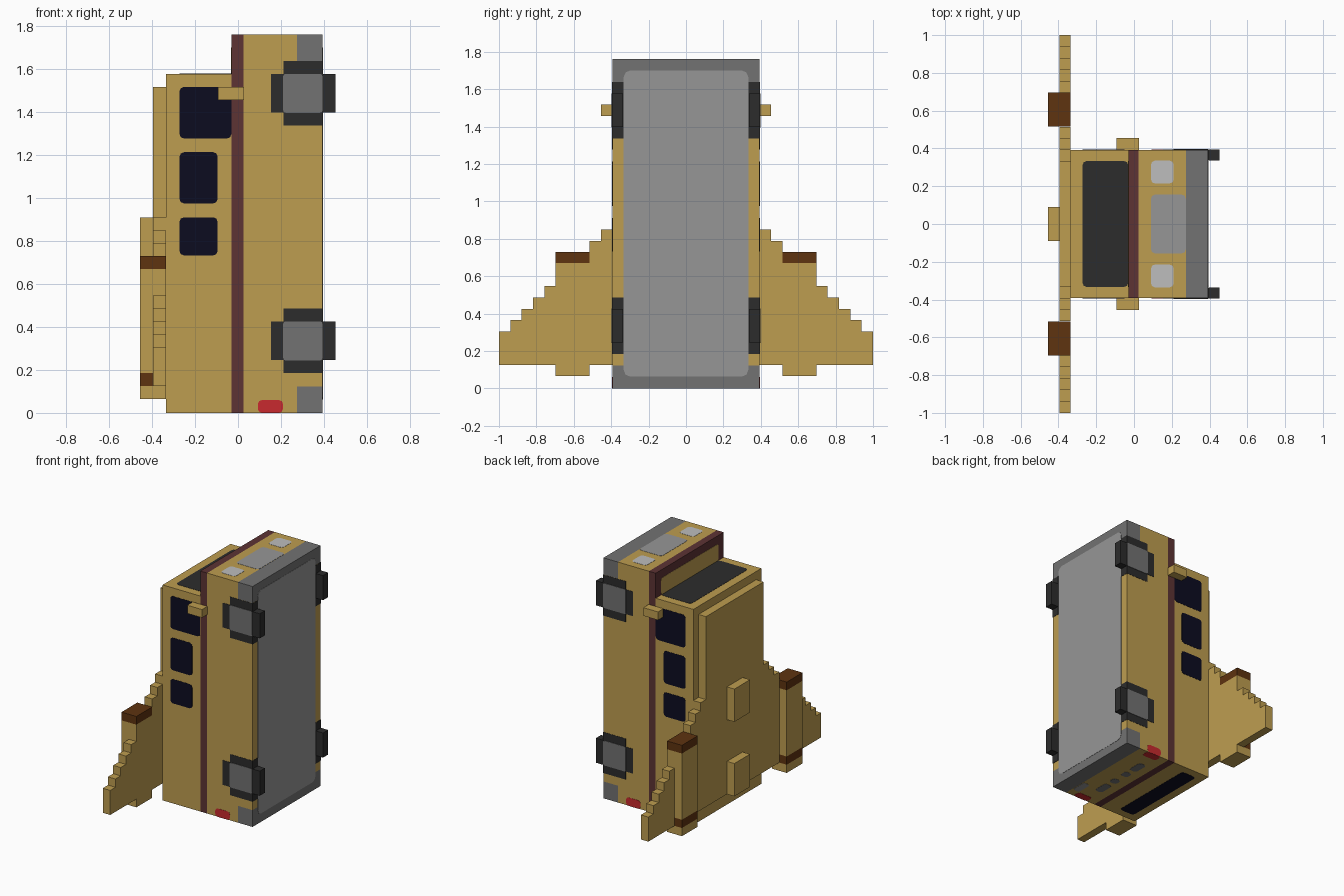
import bpy, bmesh
from mathutils import Vector

cube = bpy.data.objects.get("Cube")
if cube:
    bpy.data.objects.remove(cube, do_unlink=True)


def material(name, r, g, b):
    """Flat material from display colour, converted to linear."""
    def linear(c):
        c /= 255
        return c / 12.92 if c <= 0.04045 else ((c + 0.055) / 1.055) ** 2.4
    colour = (linear(r), linear(g), linear(b), 1)
    mat = bpy.data.materials.new(name)
    mat.use_nodes = True
    mat.diffuse_color = colour
    mat.node_tree.nodes["Principled BSDF"].inputs["Base Color"].default_value = colour
    return mat


TAN = material("tan", 190, 157, 80)
MAROON = material("maroon", 93, 51, 52)
NAVY = material("navy_glass", 12, 12, 32)
BLACK = material("dark_rubber", 44, 44, 44)
GREY = material("mid_grey", 114, 114, 114)
SILVER = material("silver", 150, 150, 150)
LAMP = material("pale_lamp", 190, 190, 190)
RED = material("red", 200, 42, 46)
BROWN = material("brown", 94, 51, 16)


def box(name, mat, x, y, z, axis=None, radius=0.0):
    """Box from ranges; edges along the given axis can be rounded."""
    lo, hi = Vector((x[0], y[0], z[0])), Vector((x[1], y[1], z[1]))
    bm = bmesh.new()
    bmesh.ops.create_cube(bm, size=1)
    for v in bm.verts:
        v.co = Vector([(lo[i] + hi[i]) / 2 + v.co[i] * (hi[i] - lo[i]) for i in range(3)])
    if radius:
        edges = [e for e in bm.edges
                 if abs((e.verts[0].co - e.verts[1].co).normalized()[axis]) > 0.9]
        bmesh.ops.bevel(bm, geom=edges, offset=radius, segments=2, profile=0.5,
                        affect='EDGES')
    mesh = bpy.data.meshes.new(name)
    bm.to_mesh(mesh)
    bm.free()
    mesh.materials.append(mat)
    obj = bpy.data.objects.new(name, mesh)
    bpy.context.collection.objects.link(obj)
    return obj


def plate(name, mat, axis, level, a, b, radius=0.02):
    """Thin painted plate lying on a plane; a and b are its other two ranges."""
    ranges = [a, b]
    ranges.insert(axis, (level - 0.0015, level + 0.0015))
    return box(name, mat, *ranges, axis=axis, radius=radius)


def pair(name, mat, x, y, z):
    """Box mirrored to both sides."""
    box(name + "_back", mat, x, y, z)
    box(name + "_front", mat, x, (-y[1], -y[0]), z)


W, H = 0.393, 1.76
full = (-W, W)
inner = (-0.333, 0.333)

# Hull: belly, bumpers, stripe, cabin and roof
box("lower_hull", TAN, (0.025, 0.275), full, (0, H))
box("belly_skirt", TAN, (0.275, W), full, (0.123, 1.638))
box("tail_bumper", GREY, (0.275, W), full, (0, 0.123))
box("nose_bumper", GREY, (0.275, W), full, (1.638, H))
box("side_stripe", MAROON, (-0.03, 0.025), full, (0, H))
box("cabin", TAN, (-0.335, -0.03), full, (0, 1.577))
box("roof_panel", TAN, (-0.395, -0.335), inner, (0.125, 1.517))
plate("belly_panel", SILVER, 0, W, inner, (0.063, 1.70), 0.035)

# Nose and windscreen
plate("hood_panel", TAN, 0, -0.03, inner, (1.578, 1.70))
plate("windscreen", BLACK, 2, 1.577, (-0.272, -0.031), inner)
plate("grille", SILVER, 2, H, (0.09, 0.274), (-0.155, 0.155))
for s in (-1, 1):
    plate("headlight", LAMP, 2, H, (0.09, 0.21), sorted((s * 0.215, s * 0.335)))

# Tail: rear window, lights, vents and exhaust
plate("rear_window", NAVY, 2, 0, (-0.272, -0.152), inner)
plate("exhaust", SILVER, 2, 0, (0.215, 0.27), (-0.33, -0.21))
for s in (-1, 1):
    plate("tail_light_end", RED, 2, 0, (0.09, 0.21), sorted((s * 0.335, s * W)))
    plate("tail_vent_wide", GREY, 2, 0, (0.09, 0.15), sorted((s * 0.125, s * 0.24)))
    plate("tail_vent_small", GREY, 2, 0, (0.09, 0.15), sorted((s * 0.03, s * 0.09)))

# Side windows and side lights
for s in (-1, 1):
    side = s * W
    plate("rear_side_window", NAVY, 1, side, (-0.272, -0.095), (0.733, 0.91))
    plate("middle_side_window", NAVY, 1, side, (-0.272, -0.095), (0.975, 1.213))
    plate("front_side_window", NAVY, 1, side, (-0.272, -0.031), (1.277, 1.517))
    plate("tail_light_side", RED, 1, side, (0.092, 0.21), (0, 0.06))

# Mirrors
pair("mirror", TAN, (-0.092, 0.027), (W, 0.455), (1.457, 1.517))

# Blocky cross-shaped wheels with hubs
for z in (0.335, 1.487):
    pair("wheel_wide", BLACK, (0.153, 0.453), (0.336, 0.395), (z - 0.09, z + 0.09))
    pair("wheel_tall", BLACK, (0.212, 0.395), (0.335, 0.3945), (z - 0.15, z + 0.15))
    for s in (-1, 1):
        plate("hub", GREY, 1, s * 0.396, (0.21, 0.393), (z - 0.091, z + 0.091), 0.012)

# Stepped wings
STEP = 0.0606
wing_x = (-0.395, -0.335)
for i in range(3):
    y = 0.333 + i * STEP
    pair("wing_root_step", TAN, wing_x, (y, y + STEP), (0.125, 0.91 - i * STEP))
pair("wing_middle", TAN, wing_x, (0.515, 0.697), (0.125, 0.67))
for i in range(5):
    y = 0.697 + i * STEP
    pair("wing_tip_step", TAN, wing_x, (y, y + STEP), (0.125, 0.547 - i * STEP))

# Boosters
pod_x, pod_full, pod_y = (-0.455, -0.395), (-0.455, -0.335), (0.515, 0.697)
pair("booster_foot", TAN, pod_full, pod_y, (0.065, 0.125))
pair("booster_band", BROWN, pod_x, pod_y, (0.125, 0.185))
pair("booster_body", TAN, pod_x, pod_y, (0.185, 0.67))
pair("booster_cap", BROWN, pod_full, pod_y, (0.67, 0.73))

# Roof blocks
for z in (0.125, 0.67):
    box("roof_block", TAN, pod_x, (-0.09, 0.09), (z, z + 0.24))
